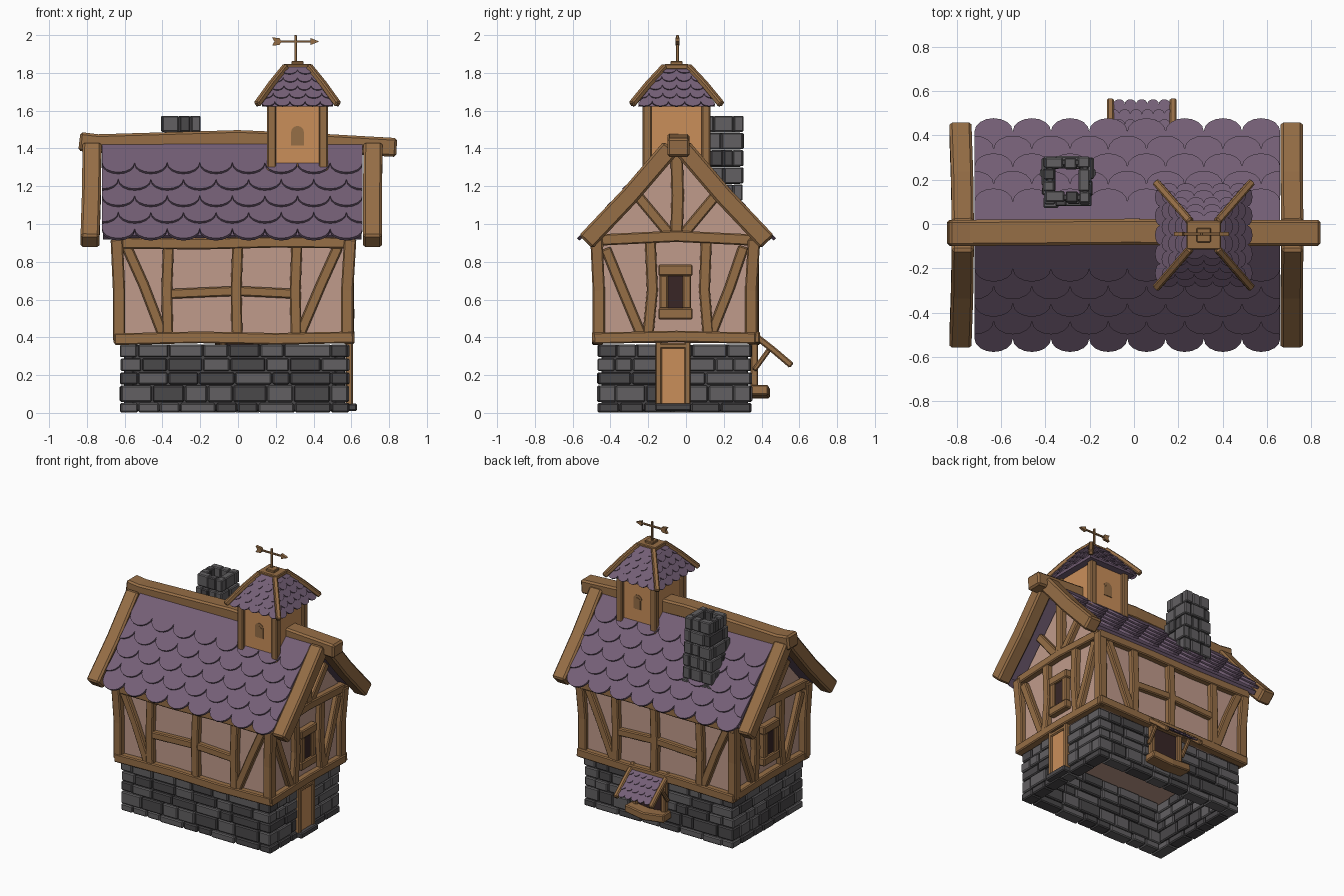
import bpy, bmesh, math, random
from mathutils import Vector, Matrix

random.seed(4)
if "Cube" in bpy.data.objects:
    bpy.data.objects.remove(bpy.data.objects["Cube"])
X, Y, Z = Vector((1, 0, 0)), Vector((0, 1, 0)), Vector((0, 0, 1))
CY = -0.05  # ridge position in y


def material(name, rgb):
    col = [((c / 255 + 0.055) / 1.055) ** 2.4 for c in rgb] + [1]
    m = bpy.data.materials.new(name)
    m.use_nodes = True
    m.diffuse_color = col
    m.node_tree.nodes["Principled BSDF"].inputs["Base Color"].default_value = col
    return m


TIMBER = material("timber brown", (150, 110, 70))
BOARD = material("light board", (202, 143, 90))
PLASTER = material("pink plaster", (192, 155, 139))
ROOF = material("purple tile", (116, 95, 118))
STONE = material("grey stone", (98, 96, 98))
SLATE = material("dark stone", (74, 72, 74))
DARK = material("dark opening", (56, 38, 38))


def finish(name, bm, mats, bevel=0.0):
    bmesh.ops.recalc_face_normals(bm, faces=bm.faces[:])
    me = bpy.data.meshes.new(name)
    bm.to_mesh(me)
    bm.free()
    ob = bpy.data.objects.new(name, me)
    bpy.context.scene.collection.objects.link(ob)
    for m in mats:
        me.materials.append(m)
    if bevel:
        mod = ob.modifiers.new("chamfer", "BEVEL")
        mod.width, mod.segments = bevel, 1
    return ob


def loft(bm, rings):
    """Closed skin through matching rings of points."""
    vs = [[bm.verts.new(p) for p in r] for r in rings]
    n = len(vs[0])
    for a, b in zip(vs, vs[1:]):
        for i in range(n):
            bm.faces.new((a[i], a[(i + 1) % n], b[(i + 1) % n], b[i]))
    bm.faces.new(vs[0][::-1])
    bm.faces.new(vs[-1])


def beam(name, pts, n, width, depth, mat=TIMBER, bevel=0.007):
    """Rectangular bar along a path; depth is measured along n."""
    pts, n = [Vector(p) for p in pts], Vector(n)
    rings = []
    for i, p in enumerate(pts):
        t = (pts[min(i + 1, len(pts) - 1)] - pts[max(i - 1, 0)]).normalized()
        s = t.cross(n).normalized() * width / 2
        d = s.cross(t).normalized() * depth / 2
        rings.append([p + s + d, p - s + d, p - s - d, p + s - d])
    bm = bmesh.new()
    loft(bm, rings)
    return finish(name, bm, [mat], bevel)


def add_box(bm, c, size, index=0):
    m = Matrix.Translation(c) @ Matrix.Diagonal((*size, 1))
    for v in bmesh.ops.create_cube(bm, size=1, matrix=m)["verts"]:
        for f in v.link_faces:
            f.material_index = index


def box(name, c, size, mat, bevel=0.0):
    bm = bmesh.new()
    add_box(bm, c, size)
    return finish(name, bm, [mat], bevel)


# ---------- stonework ----------
def stone_ring(bm, cx, cy, hx, hy, z0, z1, t, odd, lo, hi, gap=0.006):
    for axis in (0, 1):
        half = (hx, hy)[axis] - (t if odd == axis else 0)
        for s in (-1, 1):
            pos = -half
            while pos < half - 1e-5:
                run = random.uniform(lo, hi)
                if half - pos - run < lo:
                    run = half - pos
                push = random.uniform(-0.006, 0.006) if gap else 0
                c = [pos + run / 2, s * ((hy, hx)[axis] - t / 2 + push)]
                d = [run - gap, t]
                if axis:
                    c.reverse()
                    d.reverse()
                index = 1 if not gap or random.random() < 0.35 else 0
                add_box(bm, (cx + c[0], cy + c[1], (z0 + z1) / 2), (*d, z1 - z0 - gap), index)
                pos += run


bm = bmesh.new()
levels = [0, 0.055, 0.148, 0.218, 0.292, 0.365]
for i, (a, b) in enumerate(zip(levels, levels[1:])):
    stone_ring(bm, -0.018, -0.06, 0.603, 0.405, a, b, 0.09, i % 2, 0.09, 0.2)
stone_ring(bm, -0.018, -0.06, 0.585, 0.387, 0.01, 0.36, 0.05, 0, 9, 10, 0)
finish("stone_base", bm, [STONE, SLATE], 0.007)

bm = bmesh.new()
for i in range(6):
    z = 1.03 + i * 0.091
    h = 0.124 - i * 0.004
    stone_ring(bm, -0.3, 0.178 + i * 0.004, h, h, z, z + 0.091, 0.05, i % 2, 0.05, 0.11)
    stone_ring(bm, -0.3, 0.178 + i * 0.004, h - 0.01, h - 0.01, z, z + 0.085, 0.03, 0, 9, 10, 0)
finish("chimney", bm, [STONE, SLATE], 0.006)

# ---------- plastered body ----------
bm = bmesh.new()
profile = [(-0.455, 0.37), (0.35, 0.37), (0.35, 0.93), (CY, 1.38), (-0.455, 0.93)]
loft(bm, [[(x, y, z) for y, z in profile] for x in (-0.612, 0.575)])
finish("plaster_walls", bm, [PLASTER])

# ---------- wall timbers ----------
SIDES = {"front": (-Y, -0.468), "back": (Y, 0.362), "right": (X, 0.588), "left": (-X, -0.628)}


def at(side, u, z, out=0.0):
    n, off = SIDES[side]
    off += out * sum(n)
    return Vector((u, off, z)) if n.y else Vector((off, u, z))


def wall_beam(side, name, path, width, depth=0.05, mat=TIMBER, out=0.0):
    beam(side + "_" + name, [at(side, u, z, out) for u, z in path], SIDES[side][0], width, depth, mat)


for side in ("front", "back"):
    wall_beam(side, "sill", [(-0.655, 0.39), (-0.2, 0.4), (0.2, 0.392), (0.612, 0.4)], 0.062, 0.06)
    wall_beam(side, "plate", [(-0.665, 0.9), (-0.2, 0.895), (0.2, 0.905), (0.62, 0.9)], 0.06, 0.06)
    for i, x in enumerate((-0.372, -0.005, 0.308)):
        wall_beam(side, "post_%d" % (i + 1), [(x, 0.4), (x - 0.005, 0.65), (x + 0.004, 0.9)], 0.058)
    wall_beam(side, "rail_1", [(-0.36, 0.63), (-0.18, 0.638), (-0.01, 0.645)], 0.052, 0.044)
    wall_beam(side, "rail_2", [(0, 0.645), (0.15, 0.638), (0.31, 0.63)], 0.052, 0.044)
    wall_beam(side, "brace_1", [(-0.59, 0.88), (-0.5, 0.68), (-0.4, 0.42)], 0.055, 0.044)
    wall_beam(side, "brace_2", [(0.53, 0.88), (0.44, 0.68), (0.33, 0.42)], 0.055, 0.044)

for side in ("right", "left"):
    wall_beam(side, "sill", [(-0.49, 0.395), (-0.05, 0.405), (0.37, 0.395)], 0.06, 0.06)
    wall_beam(side, "tie", [(-0.47, 0.915), (-0.05, 0.935), (0.36, 0.915)], 0.06, 0.06)
    for i, (y, k) in enumerate(((-0.19, 0.012), (0.108, -0.01))):
        wall_beam(side, "post_%d" % (i + 1), [(y - k, 0.4), (y + k, 0.65), (y, 0.93)], 0.058)
    wall_beam(side, "brace_1", [(-0.425, 0.87), (-0.34, 0.66), (-0.24, 0.42)], 0.055, 0.044)
    wall_beam(side, "brace_2", [(0.305, 0.88), (0.23, 0.66), (0.135, 0.42)], 0.055, 0.044)
    wall_beam(side, "king_post", [(CY, 0.94), (CY + 0.006, 1.15), (CY, 1.38)], 0.066)
    for s in (-1, 1):
        wall_beam(side, "gable_brace_%d" % (s + 2), [(CY + s * 0.04, 0.95), (CY + s * 0.215, 1.16)], 0.055, 0.044)
    # gable window
    wall_beam(side, "window_opening", [(-0.057, 0.54), (-0.057, 0.74)], 0.11, 0.02, DARK)
    for i, z in enumerate((0.525, 0.755)):
        wall_beam(side, "window_board_%d" % (i + 1), [(-0.146, z), (0.035, z)], 0.06, 0.06)
    for i, y in enumerate((-0.118, 0.005)):
        wall_beam(side, "window_jamb_%d" % (i + 1), [(y, 0.55), (y, 0.73)], 0.045)

for x, px in ((-0.63, -0.642), (0.578, 0.594)):
    for y, py in ((-0.462, -0.474), (0.345, 0.36)):
        beam("corner_post", [(x, y, 0.38), (x, y, 0.65), (px, py, 0.92)], X, 0.065, 0.065)

# ---------- door ----------
wall_beam("right", "door", [(-0.068, 0.04), (-0.068, 0.36)], 0.14, 0.02, BOARD)
for i, y in enumerate((-0.145, 0.008)):
    wall_beam("right", "door_jamb_%d" % (i + 1), [(y, 0.04), (y, 0.38)], 0.034, 0.04)
wall_beam("right", "door_lintel", [(-0.16, 0.355), (0.025, 0.355)], 0.03, 0.04)
box("door_step", (0.595, -0.068, 0.03), (0.07, 0.19, 0.04), SLATE, 0.007)


# ---------- roof tiles ----------
def tile_slope(bm, eave, d, up, half_at, rows, step, total, width, r, lift):
    """Overlapping round-ended tiles on a slope that falls toward d."""
    U = Z.cross(d)
    V = up.normalized()
    W = U.cross(V)
    for i in range(rows):
        v0, odd = i * step, i % 2
        length = total - v0 if i == rows - 1 else step * 1.9
        half = half_at(v0)
        n = max(2, round(2 * half / width))
        w = 2 * half / n
        for k in range(n + odd):
            c = -half + w * (k + 0.5 - 0.5 * odd)
            arc = [math.pi * (1 + j / 8) for j in range(9)]
            line = [(c + w / 2 * math.cos(a), v0 + r + r * math.sin(a)) for a in arc]
            line += [(c + w / 2, v0 + length), (c - w / 2, v0 + length)]
            flat = []
            for u, v in line:
                lim = half_at(v)
                q = (max(-lim, min(lim, u)), v)
                if not flat or (Vector(q) - Vector(flat[-1])).length > 1e-4:
                    flat.append(q)
            rings = [[eave + U * u + V * v + W * (h + lift * (1 - (v - v0) / length)) for u, v in flat]
                     for h in (0, lift * 0.7)]
            loft(bm, rings)


bm = bmesh.new()
for d in (-Y, Y):
    eave = Vector((-0.03, CY, 0.895)) + d * 0.495
    up = -d * 0.495 + Z * 0.545
    tile_slope(bm, eave, d, up, lambda v: 0.69, 5, 0.118, up.length, 0.172, 0.078, 0.026)
    N = Z.cross(d).cross(up.normalized())
    ends = [eave + up * 0.08, eave + up, eave + up - N * 0.03, eave + up * 0.08 - N * 0.03]
    loft(bm, [[p + X * s for p in ends] for s in (-0.685, 0.685)])
finish("main_roof", bm, [ROOF])

for name, x in (("right", 0.712), ("left", -0.776)):
    for s in (-1, 1):
        beam(name + "_barge_board", [(x - 0.008 * (x < 0), CY + s * 0.48, 0.905), (x, CY + s * 0.25, 1.148),
             (x + 0.003, CY + s * 0.03, 1.405)], X, 0.1, 0.1, bevel=0.012)
beam("ridge_beam", [(-0.84, CY + 0.01, 1.437), (-0.74, CY + 0.01, 1.425), (0, CY + 0.015, 1.447),
     (0.4, CY + 0.01, 1.43), (0.84, CY + 0.01, 1.405)], Z, 0.118, 0.1, bevel=0.012)
for x in (-0.61, 0.56):
    beam("roof_peg", [(x, -0.26, 1.15), (x + 0.01, -0.325, 1.17)], Z, 0.035, 0.025)

# ---------- bell turret ----------
TX = 0.325 - 0.01
T = Vector((TX, CY, 0))
box("turret_walls", T + Z * 1.43, (0.28, 0.31, 0.42), BOARD)
for sx in (-1, 1):
    for sy in (-1, 1):
        p = T + X * sx * 0.137 + Y * sy * 0.156
        beam("turret_post", [p + Z * 1.27, p + Z * 1.63], X, 0.048, 0.048)
        lo, hi = X * sx * 0.215 + Y * sy * 0.238, X * sx * 0.06 + Y * sy * 0.06
        beam("turret_hip", [T + lo + Z * 1.632, T + lo.lerp(hi, 0.5) + Z * 1.74, T + hi + Z * 1.835],
             (sx, sy, 1), 0.034, 0.034)

bm = bmesh.new()
for d, reach, side in ((-Y, 0.215, 0.2), (Y, 0.215, 0.2), (X, 0.2, 0.215), (-X, 0.2, 0.215)):
    up = -d * (reach - 0.055) + Z * 0.215
    tile_slope(bm, T + d * reach + Z * 1.612, d, up, lambda v: side + (0.055 - side) * v / up.length,
               5, 0.053, up.length, 0.08, 0.034, 0.014)
loft(bm, [[T + X * a * hx + Y * b * hy + Z * z for a, b in ((-1, -1), (1, -1), (1, 1), (-1, 1))]
          for hx, hy, z in ((0.19, 0.205, 1.622), (0.053, 0.053, 1.828))])
finish("turret_roof", bm, [ROOF])

for side, s in (("front", -1), ("back", 1)):
    for name, w, h, out, mat in (("frame", 0.034, 0.07, 0.158, TIMBER), ("shutter", 0.022, 0.062, 0.161, BOARD)):
        arch = [(-w, 0), (w, 0)] + [(w * math.cos(a), h + w * math.sin(a)) for a in
                                    [math.pi * j / 8 for j in range(9)]]
        bm = bmesh.new()
        loft(bm, [[T + X * u + Z * (1.415 + v) + Y * s * o for u, v in arch] for o in (out - 0.008, out)])
        bmesh.ops.remove_doubles(bm, verts=bm.verts[:], dist=1e-5)
        finish(side + "_turret_window_" + name, bm, [TIMBER])
box("turret_cap", T + Z * 1.832, (0.155, 0.13, 0.028), TIMBER, 0.005)
box("turret_cap_top", T + Z * 1.852, (0.065, 0.065, 0.02), TIMBER, 0.004)

# ---------- weather vane ----------
V0 = Vector((0.305, CY + 0.005, 0))
beam("vane_rod", [V0 + Z * 1.85, V0 + Z * 2], X, 0.014, 0.014, bevel=0.002)
beam("vane_arrow", [V0 + X * -0.11 + Z * 1.966, V0 + X * 0.1 + Z * 1.966], Z, 0.012, 0.012, bevel=0.002)
for name, shape in (("tip", [(0.08, 0.018), (0.125, 0), (0.08, -0.018)]),
                    ("tail", [(-0.125, 0.022), (-0.085, 0.018), (-0.075, 0), (-0.085, -0.018), (-0.125, -0.022),
                              (-0.112, 0)])):
    bm = bmesh.new()
    loft(bm, [[V0 + X * u + Z * (1.966 + v) + Y * o for u, v in shape] for o in (-0.01, 0.01)])
    finish("vane_" + name, bm, [TIMBER])

# ---------- rear hatch with canopy ----------
HX = 0.035
wall_beam("back", "hatch_opening", [(HX, 0.12), (HX, 0.37)], 0.2, 0.02, DARK, -0.01)
for s in (-1, 1):
    x = HX + s * 0.115
    wall_beam("back", "hatch_jamb", [(x, 0.1), (x, 0.38)], 0.036, 0.04)
    x = HX + s * 0.142
    beam("canopy_rafter", [(x, 0.345, 0.425), (x, 0.46, 0.335), (x, 0.56, 0.25)], X, 0.034, 0.032)
    beam("canopy_brace", [(x, 0.36, 0.225), (x, 0.44, 0.335)], X, 0.026, 0.026)
beam("hatch_sill", [(HX - 0.155, 0.385, 0.122), (HX, 0.395, 0.105), (HX + 0.155, 0.385, 0.122)], Z, 0.1, 0.055)
bm = bmesh.new()
up = -Y * 0.19 + Z * 0.155
tile_slope(bm, Vector((HX, 0.55, 0.25)), Y, up, lambda v: 0.128, 4, 0.058, up.length, 0.052, 0.025, 0.012)
finish("canopy_tiles", bm, [ROOF])
